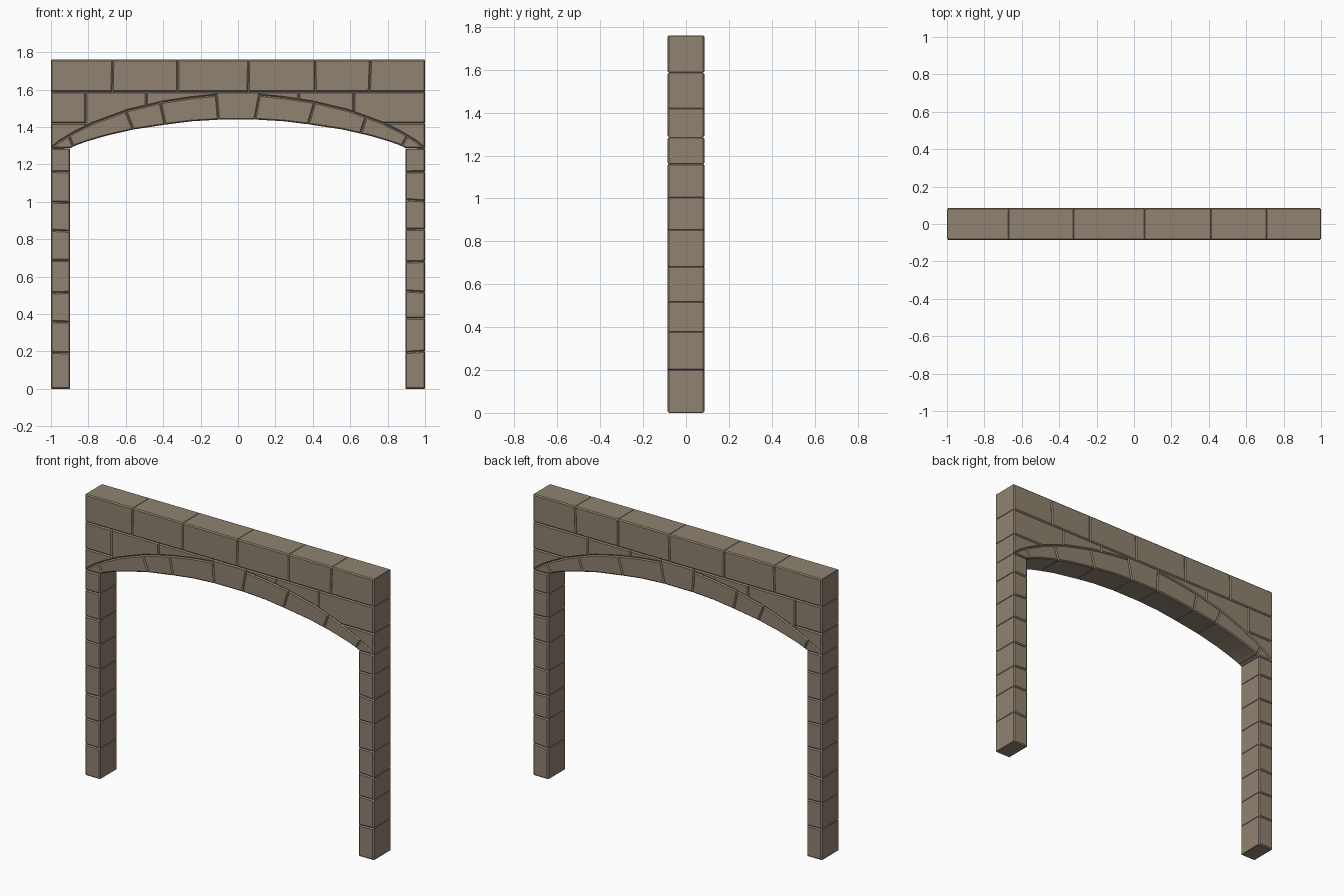
import bpy, bmesh, random

random.seed(4)
cube = bpy.data.objects.get("Cube")
if cube:
    bpy.data.objects.remove(cube, do_unlink=True)

HALF_DEPTH = 0.086
TOP, COURSE, LEDGE, SPRING = 1.76, 1.587, 1.42, 1.285

stone = bpy.data.materials.new("warm grey stone")
stone.use_nodes = True
stone.diffuse_color = (0.28, 0.226, 0.165, 1)
bsdf = stone.node_tree.nodes["Principled BSDF"]
bsdf.inputs["Base Color"].default_value = stone.diffuse_color
bsdf.inputs["Roughness"].default_value = 0.9


def block(name, outline):
    """Extrude an x-z outline through the wall and wear its edges into grooves."""
    bm = bmesh.new()
    face = bm.faces.new([bm.verts.new((x, -HALF_DEPTH, z)) for x, z in outline])
    ext = bmesh.ops.extrude_face_region(bm, geom=[face])["geom"]
    moved = [v for v in ext if isinstance(v, bmesh.types.BMVert)]
    bmesh.ops.translate(bm, verts=moved, vec=(0, 2 * HALF_DEPTH, 0))
    bmesh.ops.recalc_face_normals(bm, faces=bm.faces)
    # Wide grooves on the front and back, fine ones through the depth
    weight = bm.edges.layers.float.new("bevel_weight_edge")
    for e in bm.edges:
        if e.calc_face_angle() > 0.5:
            through = abs(e.verts[0].co.y - e.verts[1].co.y) > HALF_DEPTH
            e[weight] = 0.4 if through else 1
    mesh = bpy.data.meshes.new(name)
    bm.to_mesh(mesh)
    bm.free()
    mesh.materials.append(stone)
    ob = bpy.data.objects.new(name, mesh)
    bpy.context.collection.objects.link(ob)
    bev = ob.modifiers.new("worn edges", "BEVEL")
    bev.width = 0.0065
    bev.segments = 1
    bev.limit_method = "WEIGHT"


# Arch curves, given for one half as distance from the centre and height
OUTER = [(0, 1.58), (0.115, 1.57), (0.25, 1.556), (0.4, 1.533), (0.59, 1.488),
         (0.775, 1.42), (0.875, 1.37), (0.95, 1.325), (1, SPRING)]
INNER = [(0, 1.442), (0.1, 1.439), (0.25, 1.43), (0.39, 1.412), (0.56, 1.386),
         (0.7, 1.354), (0.8, 1.325), (0.86, 1.304), (0.9, SPRING)]


def height(curve, x):
    x = abs(x)
    for (a, za), (b, zb) in zip(curve, curve[1:]):
        if x <= b:
            return za + (zb - za) * (x - a) / (b - a)
    return curve[-1][1]


def along(curve, x0, x1):
    """Points of a curve from x0 to x1, left to right."""
    xs = [s * x for x, _ in curve for s in (-1, 1) if x > 0]
    inside = sorted(x for x in xs if x0 + 0.006 < x < x1 - 0.006)
    return [(x, height(curve, x)) for x in [x0] + inside + [x1]]


# Pillars
def pillar(side, x0, x1, joints):
    levels = [(z, z) if z in (0, SPRING) else
              (z + random.uniform(-0.005, 0.005), z + random.uniform(-0.005, 0.005))
              for z in joints]
    for i, (lo, hi) in enumerate(zip(levels, levels[1:])):
        block(f"{side}_pillar_stone_{i + 1}",
              [(x0, lo[0]), (x1, lo[1]), (x1, hi[1]), (x0, hi[0])])


pillar("right", -1, -0.897, [0, 0.197, 0.36, 0.517, 0.683, 0.845, 0.998, 1.165, SPRING])
pillar("left", 0.895, 1, [0, 0.197, 0.375, 0.52, 0.68, 0.85, 1.008, 1.158, SPRING])

# Top course
ends = [(x, x) if abs(x) == 1 else (x - 0.003, x + random.uniform(-0.004, 0.004))
        for x in (-1, -0.67, -0.32, 0.057, 0.415, 0.705, 1)]
for i, (a, b) in enumerate(zip(ends, ends[1:])):
    block(f"top_course_stone_{i + 1}",
          [(a[0], COURSE), (b[0], COURSE), (b[1], TOP), (a[1], TOP)])

# Arch stones, each joint given as its outer and inner x
splits = [(-1, -0.897), (-0.905, -0.88), (-0.6, -0.56), (-0.415, -0.39), (-0.115, -0.105),
          (0.115, 0.09), (0.41, 0.375), (0.685, 0.655), (0.905, 0.875), (1, 0.895)]
for i, (a, b) in enumerate(zip(splits, splits[1:])):
    under = along(INNER, a[1], b[1])
    if a[0] < 0 < b[0]:
        shoulder = height(OUTER, a[0])
        block("keystone", under + [(b[0], shoulder), (b[0], COURSE),
                                   (a[0], COURSE), (a[0], shoulder)])
    else:
        block(f"arch_stone_{i + 1}", under + along(OUTER, a[0], b[0])[::-1])


# Infill above the arch
def infill(name, x0, x1, top):
    block(name, along(OUTER, x0, x1) + [(x1, top), (x0, top)])


infill("right_infill_inner", -0.49, -0.115, COURSE)
infill("right_infill_middle", -0.815, -0.49, COURSE)
block("right_infill_outer", [(-1, LEDGE), (-0.815, LEDGE), (-0.815, COURSE), (-1, COURSE)])
infill("right_infill_lower", -1, -0.815, LEDGE)
infill("left_infill_inner", 0.115, 0.325, COURSE)
infill("left_infill_middle", 0.325, 0.62, COURSE)
block("left_infill_outer",
      along(OUTER, 0.62, 0.775) + [(1, LEDGE), (1, COURSE), (0.62, COURSE)])
block("left_infill_lower", along(OUTER, 0.775, 1) + [(1, LEDGE)])
